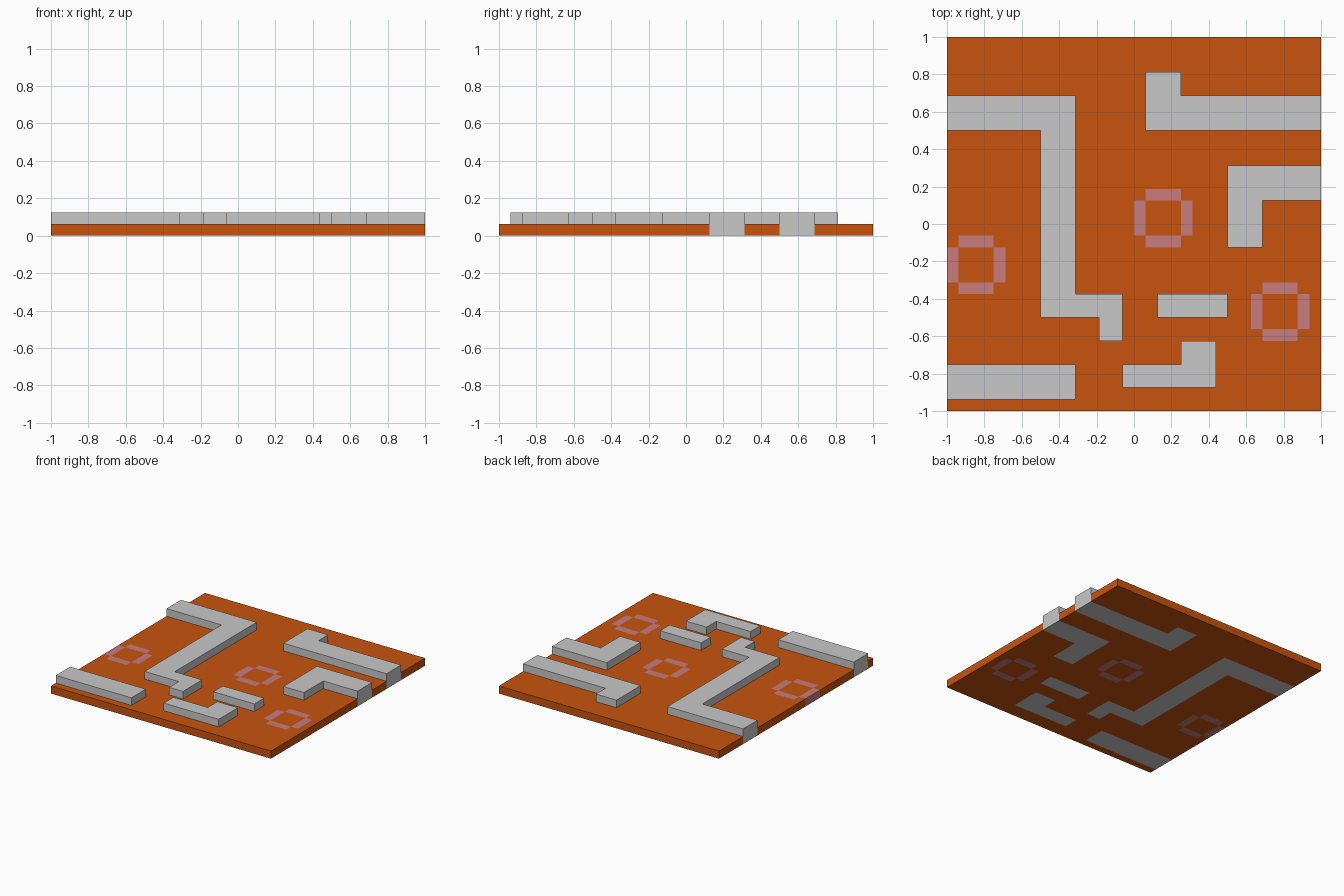
import bpy
import bmesh

cube = bpy.data.objects.get("Cube")
if cube:
    bpy.data.objects.remove(cube, do_unlink=True)

U = 1 / 16          # one tile
FLOOR, WALL = 1, 2  # heights in tiles


def material(name, rgb):
    mat = bpy.data.materials.new(name)
    mat.use_nodes = True
    mat.diffuse_color = (*rgb, 1)
    mat.node_tree.nodes["Principled BSDF"].inputs["Base Color"].default_value = (*rgb, 1)
    return mat


orange = material("orange", (0.58, 0.088, 0.0045))
grey = material("light grey", (0.58, 0.58, 0.58))
pink = material("dusty pink", (0.58, 0.20, 0.205))


def covers(rects, x, y):
    return any(x0 < x < x1 and y0 < y < y1 for x0, x1, y0, y1 in rects)


def tiled_solid(name, rects, height, mat, holes=()):
    """Extrude the union of rectangles (x0, x1, y0, y1), minus the holes."""
    every = list(rects) + list(holes)
    xs = sorted({v for r in every for v in r[:2]})
    ys = sorted({v for r in every for v in r[2:]})
    bm = bmesh.new()
    grid = {}

    def vert(x, y):
        if (x, y) not in grid:
            grid[x, y] = bm.verts.new((x * U, y * U, 0))
        return grid[x, y]

    for x0, x1 in zip(xs, xs[1:]):
        for y0, y1 in zip(ys, ys[1:]):
            cx, cy = (x0 + x1) / 2, (y0 + y1) / 2
            if covers(rects, cx, cy) and not covers(holes, cx, cy):
                bm.faces.new([vert(x0, y0), vert(x1, y0), vert(x1, y1), vert(x0, y1)])
    ext = bmesh.ops.extrude_face_region(bm, geom=bm.faces[:], use_keep_orig=True)
    top = [g for g in ext["geom"] if isinstance(g, bmesh.types.BMVert)]
    bmesh.ops.translate(bm, verts=top, vec=(0, 0, height * U))
    bmesh.ops.recalc_face_normals(bm, faces=bm.faces[:])
    mesh = bpy.data.meshes.new(name)
    bm.to_mesh(mesh)
    bm.free()
    mesh.materials.append(mat)
    obj = bpy.data.objects.new(name, mesh)
    bpy.context.collection.objects.link(obj)
    return obj


def ring(x, y):
    """Four bars around a 3 x 3 centre, from the lower corner of a 5 x 5 area."""
    return [(x + 1, x + 4, y, y + 1), (x + 1, x + 4, y + 4, y + 5),
            (x, x + 1, y + 1, y + 4), (x + 4, x + 5, y + 1, y + 4)]


# Walls reach from the underside up past the floor
walls = {
    "long_zigzag_wall": [(-16, -5, 8, 11), (-8, -5, -8, 11),
                         (-8, -1, -8, -6), (-3, -1, -10, -6)],
    "back_wall": [(1, 16, 8, 11), (1, 4, 8, 13)],
    "side_corner_wall": [(8, 16, 2, 5), (8, 11, -2, 5)],
    "short_wall": [(2, 8, -8, -6)],
    "front_hook_wall": [(-1, 7, -14, -12), (4, 7, -14, -10)],
    "front_straight_wall": [(-16, -5, -15, -12)],
}
# Floor rings lie flush with the slab
rings = {
    "centre_ring": ring(0, -2),
    "right_ring": ring(-16, -6),
    "left_ring": ring(10, -10),
}

for name, rects in walls.items():
    tiled_solid(name, rects, WALL, grey)
for name, rects in rings.items():
    tiled_solid(name, rects, FLOOR, pink)

# Floor slab with openings for the inlaid parts
inlays = [r for part in (*walls.values(), *rings.values()) for r in part]
tiled_solid("floor_slab", [(-16, 16, -16, 16)], FLOOR, orange, inlays)
